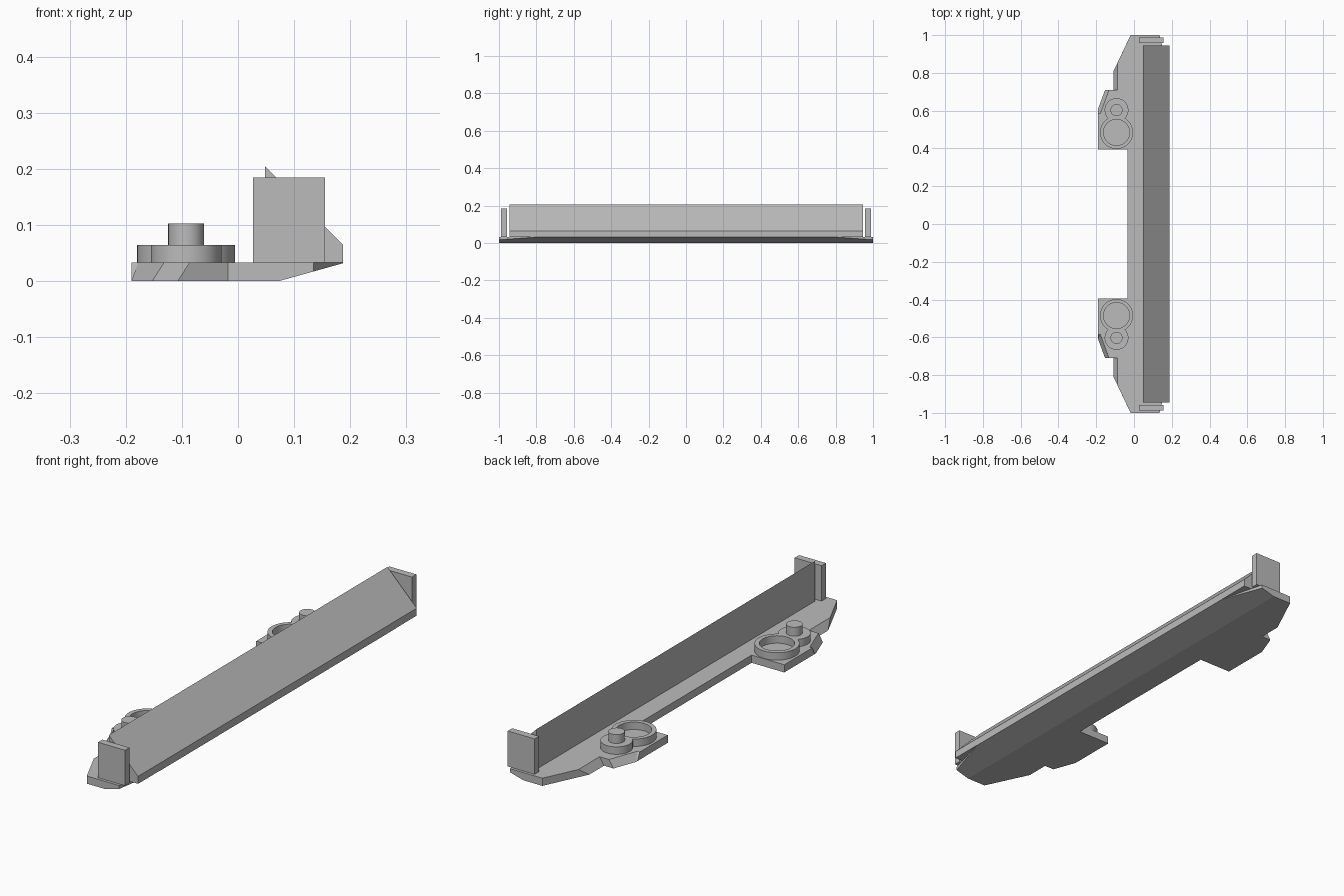
import bpy, bmesh, math

cube = bpy.data.objects.get("Cube")
if cube:
    bpy.data.objects.remove(cube, do_unlink=True)

grey = bpy.data.materials.new("light_grey")
grey.use_nodes = True
colour = (0.5, 0.5, 0.5, 1)
grey.diffuse_color = colour
grey.node_tree.nodes["Principled BSDF"].inputs["Base Color"].default_value = colour

DECK = 0.033


def finish(name, bm):
    bmesh.ops.recalc_face_normals(bm, faces=bm.faces)
    mesh = bpy.data.meshes.new(name)
    bm.to_mesh(mesh)
    bm.free()
    mesh.materials.append(grey)
    obj = bpy.data.objects.new(name, mesh)
    bpy.context.collection.objects.link(obj)
    return obj


def loft(lower, upper):
    """Solid between two closed rings with the same number of points."""
    bm = bmesh.new()
    a = [bm.verts.new(p) for p in lower]
    b = [bm.verts.new(p) for p in upper]
    bm.faces.new(a)
    bm.faces.new(b)
    for i in range(len(a)):
        j = (i + 1) % len(a)
        bm.faces.new((a[i], a[j], b[j], b[i]))
    return bm


def smooth(obj):
    bpy.ops.object.select_all(action="DESELECT")
    obj.select_set(True)
    bpy.context.view_layer.objects.active = obj
    bpy.ops.object.shade_smooth_by_angle(angle=math.radians(35))


def both_ends(half, z):
    return [(x, y, z) for x, y in half] + [(x, -y, z) for x, y in reversed(half)]


# Base plate: outline of one end, with undercut edges, mirrored to the other
foot = [(0.187, 0.8), (0.135, 1), (-0.018, 1), (-0.108, 0.81), (-0.108, 0.71),
        (-0.153, 0.71), (-0.19, 0.61), (-0.19, 0.6), (-0.19, 0.395), (-0.035, 0.395)]
deck = [(0.187, 0.8), (0.135, 1), (-0.018, 1), (-0.087, 0.854), (-0.087, 0.71),
        (-0.132, 0.71), (-0.178, 0.585), (-0.19, 0.585), (-0.19, 0.395), (-0.035, 0.395)]
bm = loft(both_ends(foot, 0), both_ends(deck, DECK))
# Slope the underside up to the outer long edge
cut = bmesh.ops.bisect_plane(bm, geom=bm.verts[:] + bm.edges[:] + bm.faces[:],
                             plane_co=(0.072, 0, 0), plane_no=(0.032, 0, -0.115),
                             clear_outer=True)
rim = [e for e in cut["geom_cut"] if isinstance(e, bmesh.types.BMEdge)]
bmesh.ops.holes_fill(bm, edges=rim, sides=0)
finish("base_plate", bm)

# Long sloped panel
section = [(0.048, DECK), (0.048, 0.205), (0.187, 0.065), (0.187, DECK)]
finish("sloped_panel", loft([(x, -0.945, z) for x, z in section],
                            [(x, 0.945, z) for x, z in section]))


def arc(cx, cy, r, start, end, steps):
    return [(cx + r * math.cos(start + (end - start) * i / steps),
             cy + r * math.sin(start + (end - start) * i / steps)) for i in range(steps + 1)]


# Boss outline: a large and a small circle merged
CX, BIG_Y, SMALL_Y, BIG_R, SMALL_R = -0.0925, 0.485, 0.603, 0.0875, 0.063
gap = SMALL_Y - BIG_Y
along = (gap ** 2 + BIG_R ** 2 - SMALL_R ** 2) / (2 * gap)
big = math.acos(along / BIG_R)
small = math.acos((gap - along) / SMALL_R)
up, turn = math.pi / 2, 2 * math.pi
outline = arc(CX, BIG_Y, BIG_R, up + big, up + turn - big, 36)
outline += arc(CX, SMALL_Y, SMALL_R, small - up, turn - up - small, 28)[1:-1]
hole = arc(CX, BIG_Y, 0.069, 0, turn, 40)[:-1]

for sign, side in ((-1, "front"), (1, "rear")):
    # End tab
    bm = bmesh.new()
    bmesh.ops.create_cube(bm, size=1)
    for v in bm.verts:
        v.co = (0.091 + 0.128 * v.co.x, sign * 0.973 + 0.03 * v.co.y,
                DECK + 0.152 * (v.co.z + 0.5))
    finish(side + "_end_tab", bm)

    # Boss with a round socket
    curve = bpy.data.curves.new(side + "_boss_profile", "CURVE")
    curve.dimensions, curve.fill_mode, curve.extrude = "2D", "BOTH", 0.016
    for ring in (outline, hole):
        spline = curve.splines.new("POLY")
        spline.points.add(len(ring) - 1)
        for point, (x, y) in zip(spline.points, ring):
            point.co = (x, sign * y, 0, 1)
        spline.use_cyclic_u = True
    temp = bpy.data.objects.new("boss_profile", curve)
    bpy.context.collection.objects.link(temp)
    bpy.context.view_layer.update()
    mesh = bpy.data.meshes.new_from_object(
        temp.evaluated_get(bpy.context.evaluated_depsgraph_get()))
    bm = bmesh.new()
    bm.from_mesh(mesh)
    bpy.data.objects.remove(temp)
    bpy.data.meshes.remove(mesh)
    bmesh.ops.remove_doubles(bm, verts=bm.verts, dist=0.0001)
    bmesh.ops.translate(bm, verts=bm.verts, vec=(0, 0, DECK + 0.016))
    smooth(finish(side + "_socket_boss", bm))

    # Post on the small circle
    post = arc(CX, sign * SMALL_Y, 0.032, 0, turn, 28)[:-1]
    smooth(finish(side + "_post", loft([(x, y, DECK) for x, y in post],
                                       [(x, y, 0.103) for x, y in post])))
